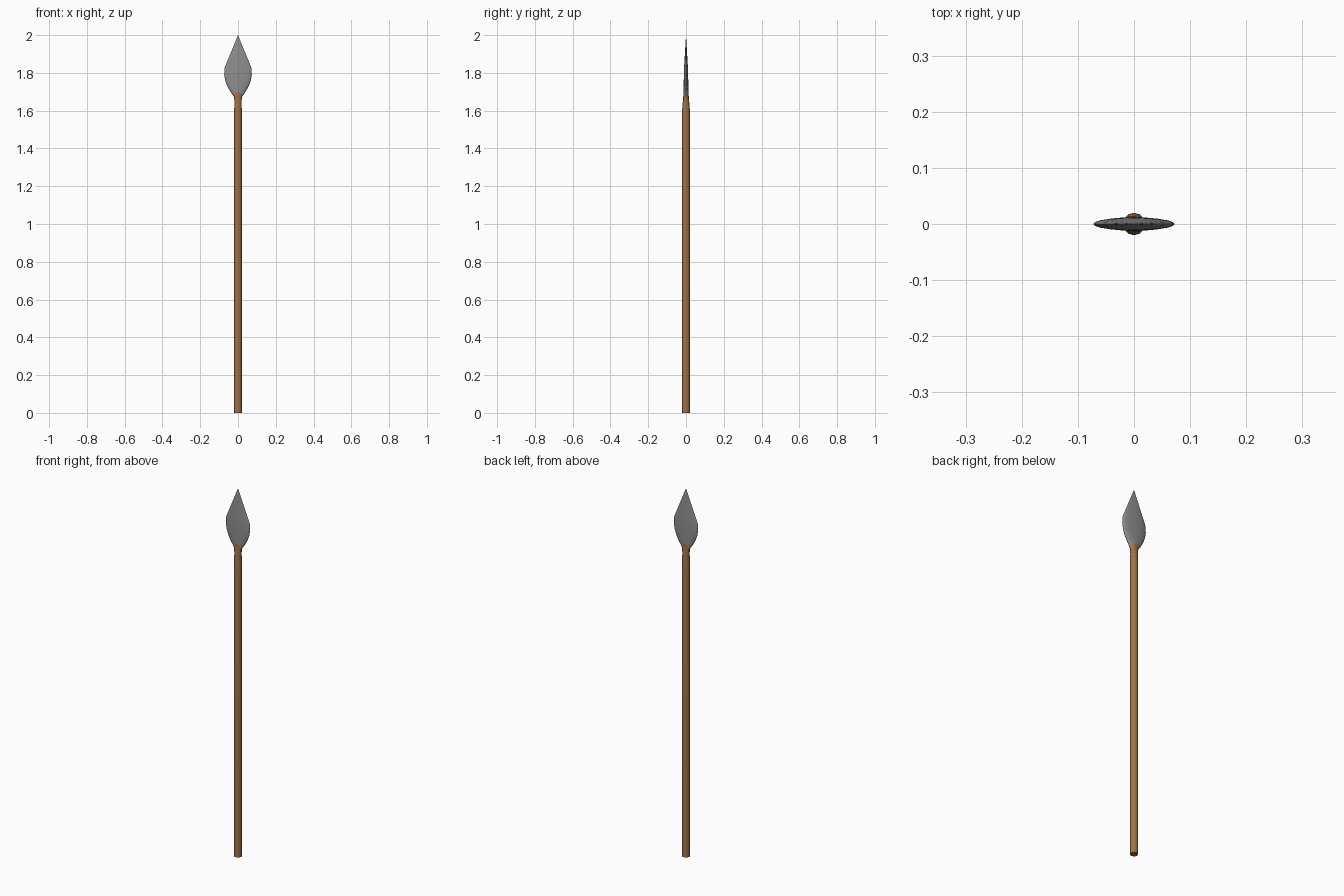
import bpy, bmesh, math

if "Cube" in bpy.data.objects:
    bpy.data.objects.remove(bpy.data.objects["Cube"])


def loft(name, rings, sides, color=None, tip=None):
    """Skin elliptical rings (z, half width x, half depth y), optionally closing to a tip."""
    bm = bmesh.new()
    loops = []
    for z, rx, ry in rings:
        loops.append([bm.verts.new((rx * math.cos(2 * math.pi * i / sides),
                                    ry * math.sin(2 * math.pi * i / sides), z))
                      for i in range(sides)])
    for a, b in zip(loops, loops[1:]):
        for i in range(sides):
            j = (i + 1) % sides
            bm.faces.new((a[i], a[j], b[j], b[i]))
    bm.faces.new(loops[0][::-1])
    if tip is None:
        bm.faces.new(loops[-1])
    else:
        t = bm.verts.new((0, 0, tip))
        for i in range(sides):
            bm.faces.new((loops[-1][i], loops[-1][(i + 1) % sides], t))
    bmesh.ops.recalc_face_normals(bm, faces=bm.faces)
    mesh = bpy.data.meshes.new(name)
    bm.to_mesh(mesh)
    bm.free()
    obj = bpy.data.objects.new(name, mesh)
    bpy.context.collection.objects.link(obj)
    if color:
        mat = bpy.data.materials.new(name + "_color")
        mat.diffuse_color = color
        mat.use_nodes = True
        mat.node_tree.nodes["Principled BSDF"].inputs["Base Color"].default_value = mat.diffuse_color
        mesh.materials.append(mat)
    bpy.ops.object.select_all(action='DESELECT')
    obj.select_set(True)
    bpy.context.view_layer.objects.active = obj
    bpy.ops.object.shade_smooth_by_angle(angle=math.radians(40))
    return obj


# Wooden shaft, narrowing to a flattened neck that grips the blade
loft("shaft", [(0, 0.02, 0.02), (1.61, 0.02, 0.02), (1.645, 0.0185, 0.017),
               (1.67, 0.021, 0.015), (1.695, 0.03, 0.0135)],
     12, (0.36, 0.17, 0.06, 1))

# Leaf-shaped blade with an elliptical section
loft("blade", [(1.67, 0.019, 0.012), (1.70, 0.040, 0.0125), (1.73, 0.057, 0.0125),
               (1.76, 0.068, 0.012), (1.79, 0.073, 0.0115), (1.825, 0.072, 0.0105)],
     20, (0.27, 0.27, 0.27, 1), tip=2.0)
